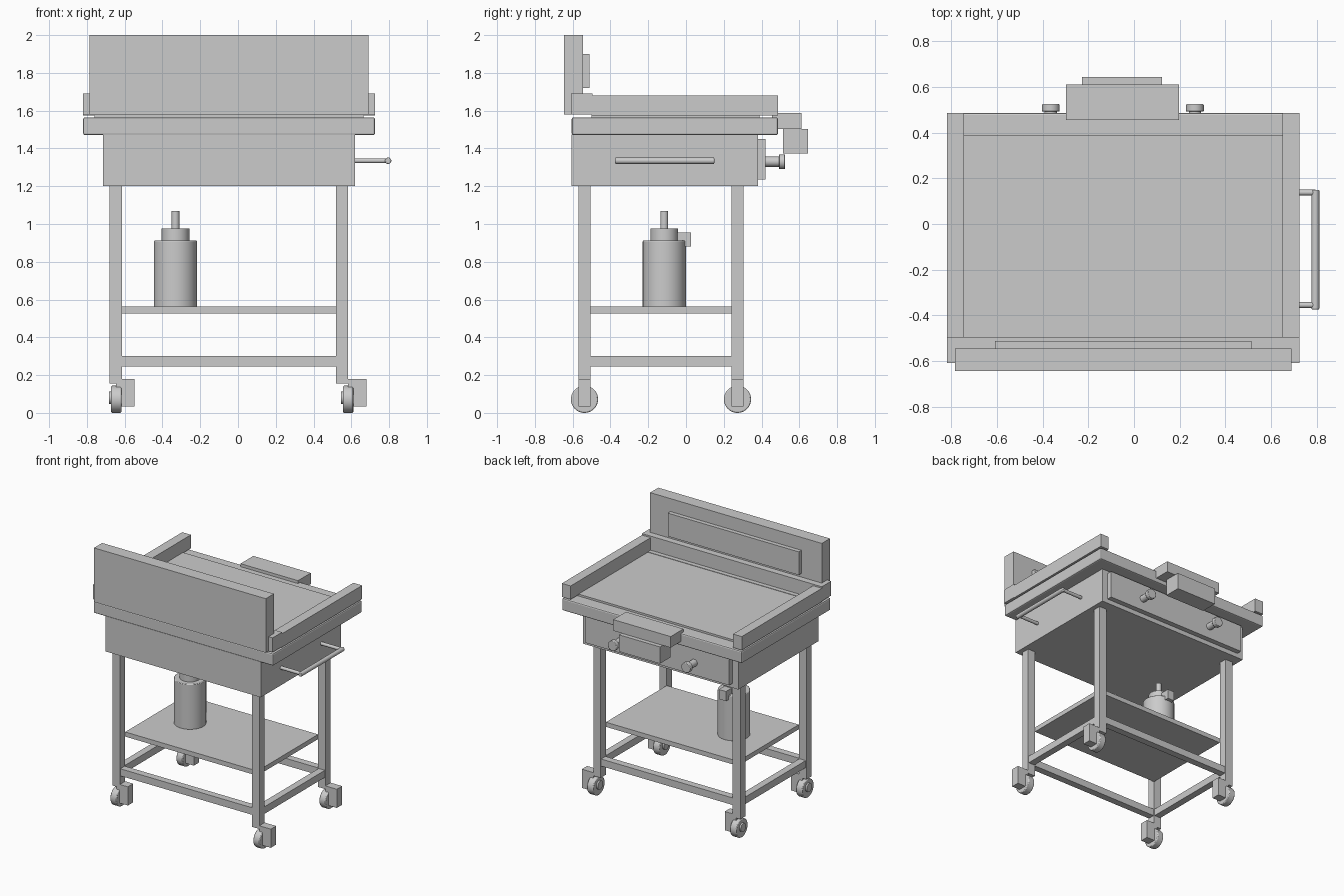
import bpy
from math import pi, radians
from mathutils import Vector

if "Cube" in bpy.data.objects:
    bpy.data.objects.remove(bpy.data.objects["Cube"])


def box(name, x, y, z, bevel=0.0):
    """Box from (min, max) ranges on each axis."""
    bpy.ops.mesh.primitive_cube_add(size=1)
    o = bpy.context.object
    o.name = name
    for v in o.data.vertices:
        v.co = [r[0] if c < 0 else r[1] for c, r in zip(v.co, (x, y, z))]
    if bevel:
        m = o.modifiers.new("bevel", 'BEVEL')
        m.width = bevel
        m.segments = 2
    return o


def rod(name, a, b, r, bevel=0.0, sides=40):
    """Smooth cylinder from point a to point b."""
    a, b = Vector(a), Vector(b)
    d = b - a
    bpy.ops.mesh.primitive_cylinder_add(
        radius=r, depth=d.length, vertices=sides, location=(a + b) / 2,
        rotation=d.to_track_quat('Z', 'Y').to_euler())
    o = bpy.context.object
    o.name = name
    bpy.ops.object.shade_smooth_by_angle(angle=radians(35))
    if bevel:
        m = o.modifiers.new("bevel", 'BEVEL')
        m.width = bevel
        m.segments = 2
        m.limit_method = 'ANGLE'
    return o


# Burner housing and control panel
box("burner_housing", (-.715, .62), (-.605, .38), (1.2, 1.475))
box("control_panel", (-.665, .57), (.375, .42), (1.235, 1.45))
for i, x in enumerate((-.365, .267)):
    rod(f"knob_stem_{i}", (x, .41, 1.33), (x, .495, 1.33), .027)
    rod(f"knob_cap_{i}", (x, .492, 1.33), (x, .525, 1.33), .039, .004)

# Griddle slab, cooking plate and surrounding guards
box("griddle_slab", (-.82, .725), (-.605, .487), (1.47, 1.565), .01)
box("cooking_plate", (-.76, .665), (-.5, .39), (1.555, 1.58))
box("front_guard", (-.82, .725), (-.61, -.495), (1.58, 1.692))
box("inner_lip", (-.745, .65), (-.5, -.46), (1.57, 1.583))
for side, x in (("left", (-.82, -.745)), ("right", (.65, .725))):
    box(f"{side}_guard", x, (-.5, .487), (1.575, 1.68))

# Upright splash panel with inset plate
box("splash_panel", (-.785, .69), (-.645, -.545), (1.58, 2.0))
box("splash_inset", (-.61, .515), (-.55, -.512), (1.72, 1.9))

# Grease chute and catch box
box("grease_chute", (-.297, .197), (.455, .612), (1.502, 1.588))
box("grease_box", (-.228, .123), (.513, .645), (1.372, 1.502))

# Side handle
rod("handle_bar", (.795, -.375, 1.335), (.795, .15, 1.335), .017, .005, 24)
for i, y in enumerate((-.355, .138)):
    rod(f"handle_post_{i}", (.61, y, 1.335), (.795, y, 1.335), .013, 0, 24)

# Legs with casters
leg_x = ((-.68, -.615), (.52, .583))
leg_y = ((-.57, -.505), (.24, .305))
for i, (x0, x1) in enumerate(leg_x):
    s = 1.228 * i
    for j, (y0, y1) in enumerate(leg_y):
        y = (y0 + y1) / 2
        box(f"leg_{i}{j}", (x0, x1), (y0, y1), (.155, 1.2))
        box(f"caster_bracket_{i}{j}", (-.645 + s, -.547 + s), (y0, y1), (.035, .18))
        rod(f"caster_wheel_{i}{j}", (-.672 + s, y, .072), (-.617 + s, y, .072), .072, .006)
        rod(f"caster_hub_{i}{j}", (-.684 + s, y, .08), (-.64 + s, y, .08), .033)

# Lower frame and shelf
for i, y in enumerate((-.5375, .2725)):
    box(f"long_rail_{i}", (-.62, .525), (y - .027, y + .027), (.245, .3))
for i, x in enumerate((-.6475, .5515)):
    box(f"cross_rail_{i}", (x - .027, x + .027), (-.51, .245), (.245, .3))
box("shelf", (-.615, .52), (-.505, .24), (.527, .563))

# Gas bottle on the shelf
tx, ty = -.331, -.115
rod("gas_bottle", (tx, ty, .56), (tx, ty, .912), .114, .004, 48)
rod("bottle_collar", (tx, ty, .91), (tx, ty, .975), .073)
rod("bottle_valve", (tx, ty, .97), (tx, ty, 1.07), .021)
box("regulator", (tx - .03, tx + .03), (-.045, .026), (.88, .955))
